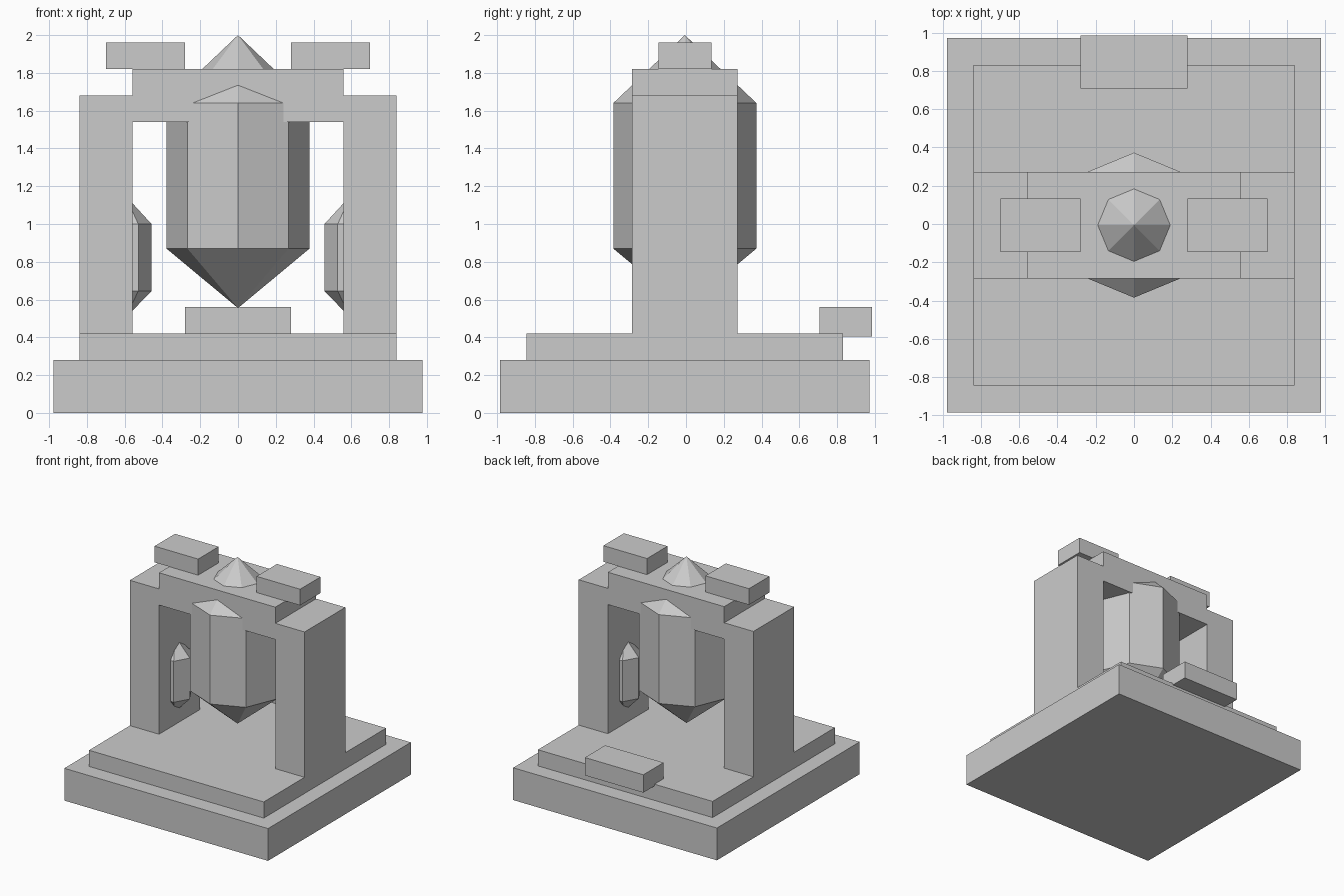
import bpy, bmesh
from math import cos, sin, tau

if "Cube" in bpy.data.objects:
    bpy.data.objects.remove(bpy.data.objects["Cube"])

CY = -0.006  # shared centre line of the shrine in y


def finish(name, bm):
    bmesh.ops.recalc_face_normals(bm, faces=bm.faces)
    mesh = bpy.data.meshes.new(name)
    bm.to_mesh(mesh)
    bm.free()
    obj = bpy.data.objects.new(name, mesh)
    bpy.context.collection.objects.link(obj)
    return obj


def box(name, x, y, z):
    """Block from (min, max) ranges on each axis."""
    bm = bmesh.new()
    bmesh.ops.create_cube(bm, size=1)
    for v in bm.verts:
        v.co = [r[0] if c < 0 else r[1] for c, r in zip(v.co, (x, y, z))]
    return finish(name, bm)


def crystal(name, cx, radius, sides, z_tip_low, z_low, z_high, z_tip_high):
    """Prism with a pointed tip at both ends."""
    bm = bmesh.new()
    rings = [[bm.verts.new((cx + radius * cos(tau * i / sides),
                            CY + radius * sin(tau * i / sides), z))
              for i in range(sides)] for z in (z_low, z_high)]
    low = bm.verts.new((cx, CY, z_tip_low))
    high = bm.verts.new((cx, CY, z_tip_high))
    for i in range(sides):
        j = (i + 1) % sides
        a, b, c, d = rings[0][i], rings[0][j], rings[1][j], rings[1][i]
        bm.faces.new((a, b, c, d))
        bm.faces.new((b, a, low))
        bm.faces.new((d, c, high))
    return finish(name, bm)


def around(half):
    return (CY - half, CY + half)


# Stepped base
box("base_slab", (-0.977, 0.977), around(0.978), (0, 0.28))
box("base_step", (-0.838, 0.838), around(0.838), (0.28, 0.42))
box("rear_ledge", (-0.28, 0.28), (0.708, 0.985), (0.405, 0.56))

# Gateway: pillars, cap blocks and side crystals on both sides
for side, s in (("left", -1), ("right", 1)):
    box(side + "_pillar", sorted((s * 0.558, s * 0.838)), around(0.279), (0.42, 1.68))
    box(side + "_cap_block", sorted((s * 0.28, s * 0.698)), around(0.14), (1.82, 1.96))
    crystal(side + "_side_crystal", s * 0.598, 0.14, 6, 0.50, 0.645, 1.0, 1.153)
box("lintel", (-0.558, 0.558), around(0.279), (1.54, 1.82))

# Large hanging crystal, its tip breaking through the lintel
crystal("main_crystal", 0, 0.379, 8, 0.555, 0.87, 1.64, 2.0)
